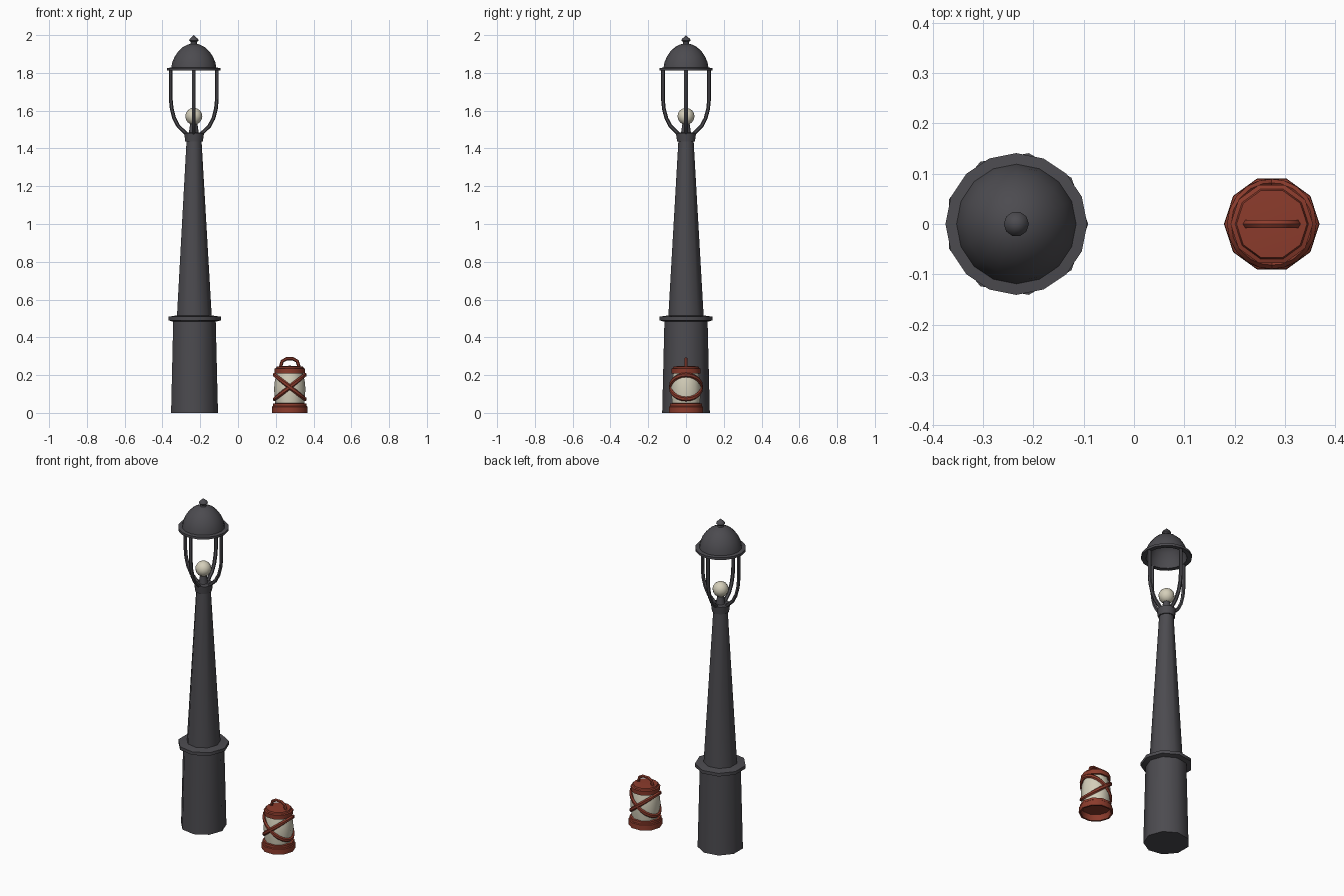
import bpy, bmesh, math
from mathutils import Vector

if "Cube" in bpy.data.objects:
    bpy.data.objects.remove(bpy.data.objects["Cube"])


def material(name, rgb):
    m = bpy.data.materials.new(name)
    m.diffuse_color = (*rgb, 1)
    m.use_nodes = True
    m.node_tree.nodes["Principled BSDF"].inputs["Base Color"].default_value = m.diffuse_color
    return m


IRON = material("dark iron", (0.072, 0.070, 0.079))
RED = material("rust red", (0.26, 0.044, 0.025))
CREAM = material("cream glass", (0.66, 0.62, 0.49))
PX, LX = -0.234, 0.274          # post and lantern centres on x


def finish(name, bm, mat, x, recalc=True, angle=46):
    bmesh.ops.remove_doubles(bm, verts=bm.verts, dist=1e-5)
    if recalc:
        bmesh.ops.recalc_face_normals(bm, faces=bm.faces)
    me = bpy.data.meshes.new(name)
    bm.to_mesh(me)
    bm.free()
    me.materials.append(mat)
    for p in me.polygons:
        p.use_smooth = True
    me.set_sharp_from_angle(angle=math.radians(angle))
    ob = bpy.data.objects.new(name, me)
    ob.location.x = x
    bpy.context.collection.objects.link(ob)
    return ob


def lathe(name, profile, sides, mat, x):
    """Turn an (r, z) profile, listed from bottom to top, about z."""
    bm = bmesh.new()
    rings = []
    for r, z in profile:
        rings.append([bm.verts.new((r * math.cos(math.tau * i / sides),
                                    r * math.sin(math.tau * i / sides), z))
                      for i in range(sides if r > 0 else 1)])
    for a, b in zip(rings, rings[1:]):
        for i in range(sides):
            j = (i + 1) % sides
            quad = [a[i % len(a)], a[j % len(a)], b[j % len(b)], b[i % len(b)]]
            bm.faces.new(list(dict.fromkeys(quad)))
    return finish(name, bm, mat, x, recalc=False)


def sweep(name, path, side, mat, x, w, h, n=6, closed=False):
    """Sweep an n-sided section along a path; side(p) fixes its width axis."""
    bm = bmesh.new()
    pts = [Vector(p) for p in path]
    count, rings = len(pts), []
    for k, p in enumerate(pts):
        if closed:
            t = pts[(k + 1) % count] - pts[k - 1]
        else:
            t = pts[min(k + 1, count - 1)] - pts[max(k - 1, 0)]
        t.normalize()
        s = side(p)
        s = (s - t * s.dot(t)).normalized()
        u = t.cross(s)
        ring = []
        for i in range(n):
            a = math.tau * (i + 0.5) / n
            ring.append(bm.verts.new(p + s * w * math.cos(a) + u * h * math.sin(a)))
        rings.append(ring)
    for k in range(count if closed else count - 1):
        a, b = rings[k], rings[(k + 1) % count]
        for i in range(n):
            j = (i + 1) % n
            bm.faces.new((a[i], a[j], b[j], b[i]))
    if not closed:
        bm.faces.new(rings[0])
        bm.faces.new(rings[-1])
    return finish(name, bm, mat, x)


# Lamp post: base, collar, tapered shaft and socket
lathe("post_base", [(0, 0), (0.128, 0), (0.116, 0.488)], 9, IRON, PX)
lathe("post_collar", [(0.114, 0.482), (0.143, 0.490), (0.143, 0.509),
                      (0.09, 0.517)], 9, IRON, PX)
lathe("post_shaft", [(0.095, 0.51), (0.041, 1.44)], 9, IRON, PX)
lathe("post_socket", [(0.04, 1.436), (0.048, 1.436), (0.054, 1.482),
                      (0, 1.486)], 9, IRON, PX)

# Bulb and its holder
lathe("bulb_holder", [(0.026, 1.484), (0.018, 1.54), (0, 1.54)], 8, IRON, PX)
bulb = [(0.045 * math.sin(math.pi * k / 8), 1.57 - 0.045 * math.cos(math.pi * k / 8))
        for k in range(1, 8)]
lathe("bulb", [(0, 1.525)] + bulb + [(0, 1.615)], 12, CREAM, PX)

# Four curved arms holding the roof
ARM = [(0.122, 1.816), (0.122, 1.66), (0.117, 1.61), (0.104, 1.56),
       (0.082, 1.518), (0.038, 1.476)]
for q in range(4):
    c, s = math.cos(q * math.pi / 2), math.sin(q * math.pi / 2)
    sweep(f"lamp_arm_{q + 1}", [(r * c, r * s, z) for r, z in ARM],
          lambda p, c=c, s=s: Vector((-s, c, 0)), IRON, PX, 0.011, 0.010)

# Hollow domed roof with rim, and finial
lathe("lamp_roof", [(0, 1.938), (0.06, 1.926), (0.088, 1.895), (0.107, 1.85),
                    (0.114, 1.812), (0.141, 1.812), (0.141, 1.826),
                    (0.119, 1.828), (0.114, 1.856), (0.101, 1.886),
                    (0.083, 1.913), (0.059, 1.936), (0.03, 1.951),
                    (0, 1.955)], 16, IRON, PX)
lathe("roof_finial", [(0.018, 1.945), (0.016, 1.963), (0.025, 1.971),
                      (0.023, 1.979), (0, 2.0)], 10, IRON, PX)

# Lantern: hollow foot, glass, lid
lathe("lantern_foot", [(0, 0.035), (0.08, 0.035), (0.085, 0), (0.095, 0),
                       (0.094, 0.032), (0.089, 0.036), (0.088, 0.05),
                       (0.07, 0.052)], 10, RED, LX)
lathe("lantern_glass", [(0.076, 0.045), (0.081, 0.09), (0.083, 0.13),
                        (0.079, 0.17), (0.069, 0.215)], 10, CREAM, LX)
lathe("lantern_lid", [(0, 0.208), (0.081, 0.208), (0.082, 0.234),
                      (0.073, 0.237), (0.070, 0.246), (0, 0.25)], 10, RED, LX)

# Two tilted hoops crossing at front and back
for d in (1, -1):
    hoop = [(0.081 * math.cos(math.tau * k / 20), 0.082 * math.sin(math.tau * k / 20),
             0.137 + d * 0.064 * math.cos(math.tau * k / 20)) for k in range(20)]
    sweep("lantern_hoop_a" if d > 0 else "lantern_hoop_b", hoop,
          lambda p: Vector((p.x, p.y, 0)), RED, LX, 0.009, 0.012, 6, True)

# Carrying handle
HANDLE = [(-0.049, 0, 0.243), (-0.040, 0, 0.274), (-0.018, 0, 0.286),
          (0.018, 0, 0.286), (0.040, 0, 0.274), (0.049, 0, 0.243)]
sweep("lantern_handle", HANDLE, lambda p: Vector((0, 1, 0)), RED, LX, 0.009, 0.009)
